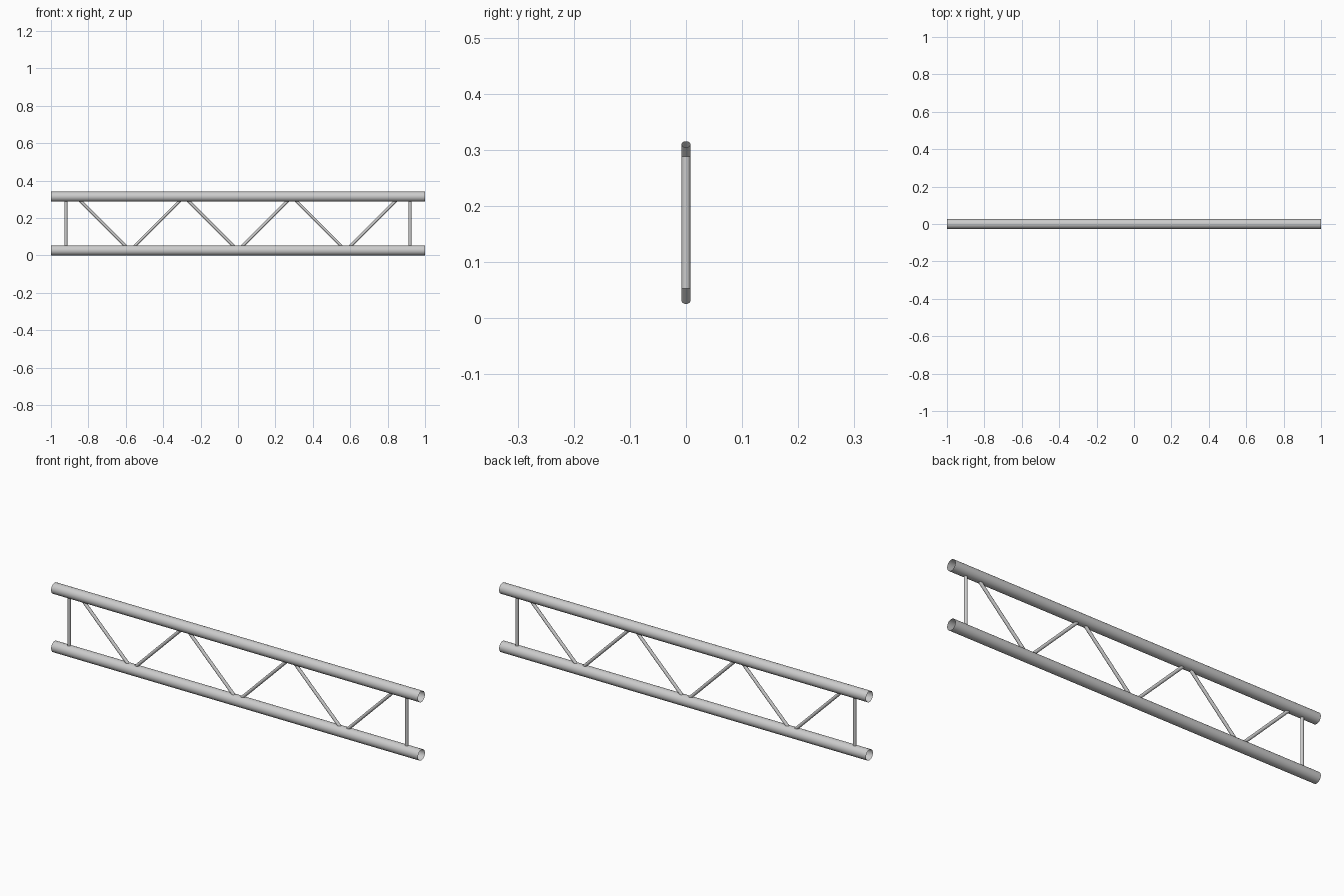
import bpy
import bmesh
from mathutils import Vector

if "Cube" in bpy.data.objects:
    bpy.data.objects.remove(bpy.data.objects["Cube"])

CHORD_R = 0.0267
BRACE_R = 0.0078
HEIGHT = 0.341
MID_Z = HEIGHT / 2


def tube(name, start, end, radius, sides):
    """Open-ended thin tube between two points."""
    start, end = Vector(start), Vector(end)
    axis = end - start
    bm = bmesh.new()
    bmesh.ops.create_cone(bm, cap_ends=False, segments=sides,
                          radius1=radius, radius2=radius, depth=axis.length)
    for face in bm.faces:
        face.smooth = True
    mesh = bpy.data.meshes.new(name)
    bm.to_mesh(mesh)
    bm.free()
    obj = bpy.data.objects.new(name, mesh)
    obj.location = (start + end) / 2
    obj.rotation_mode = 'QUATERNION'
    obj.rotation_quaternion = Vector((0, 0, 1)).rotation_difference(axis)
    bpy.context.collection.objects.link(obj)
    return obj


# Main horizontal chords
for name, z in (("bottom_chord", CHORD_R), ("top_chord", HEIGHT - CHORD_R)):
    tube(name, (-1, 0, z), (1, 0, z), CHORD_R, 32)

# Upright end posts between the chord surfaces
for name, x in (("left_end_post", -0.92), ("right_end_post", 0.92)):
    tube(name, (x, 0, 0.053), (x, 0, HEIGHT - 0.053), BRACE_R, 24)

# Zigzag diagonals, ends buried in the chords
SPACING = 0.2886
HALF = 0.1395
for i in range(6):
    x = (i - 2.5) * SPACING
    slope = -1 if i % 2 == 0 else 1
    tube(f"diagonal_brace_{i + 1}",
         (x - HALF, 0, MID_Z - slope * HALF),
         (x + HALF, 0, MID_Z + slope * HALF), BRACE_R, 24)
